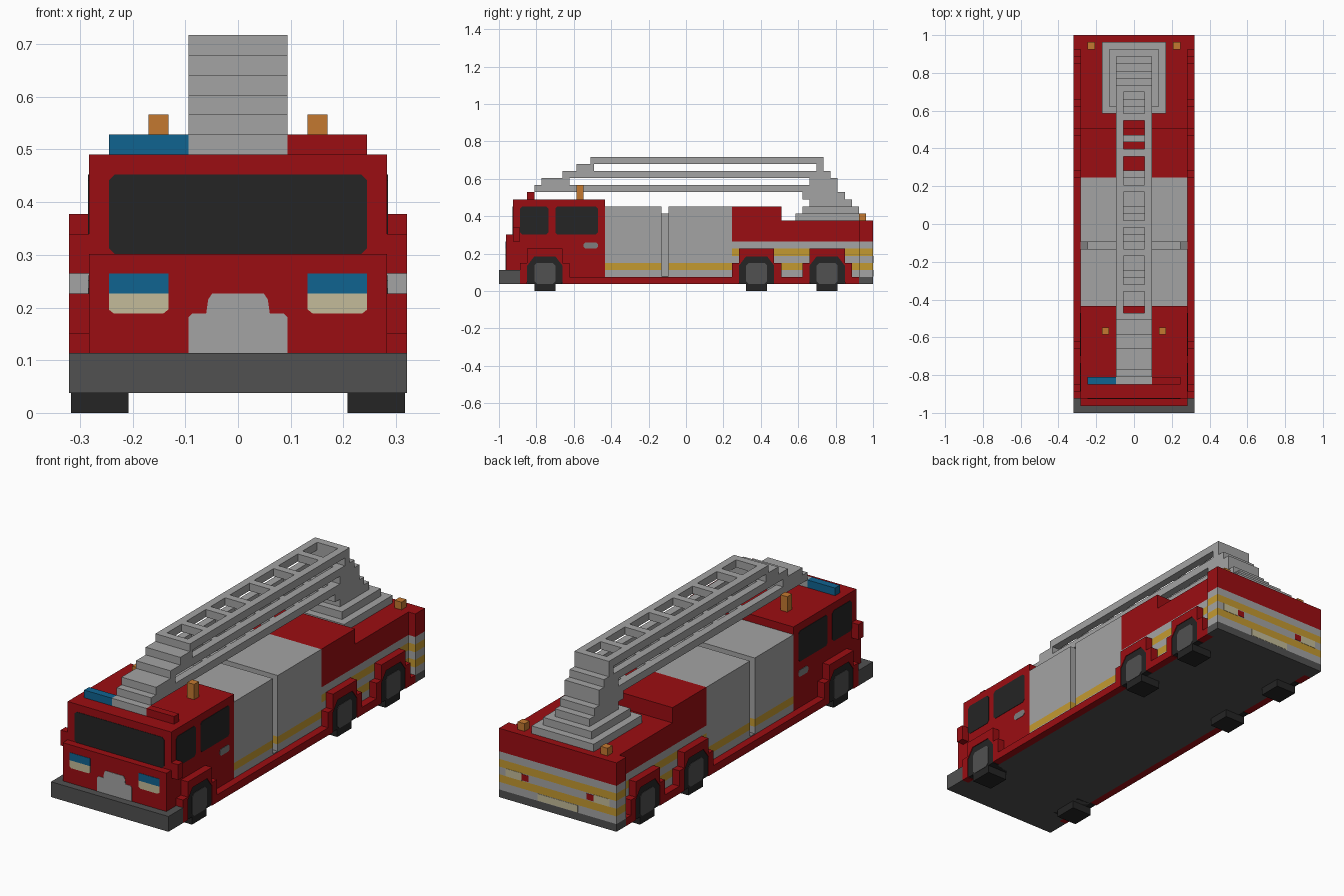
import bpy, bmesh

cube = bpy.data.objects.get("Cube")
if cube:
    bpy.data.objects.remove(cube, do_unlink=True)

U = 2 / 53  # one building unit; all sizes below are in these units


def material(name, r, g, b):
    m = bpy.data.materials.new(name)
    m.use_nodes = True
    m.diffuse_color = (r, g, b, 1)
    bsdf = m.node_tree.nodes["Principled BSDF"]
    bsdf.inputs["Base Color"].default_value = (r, g, b, 1)
    bsdf.inputs["Roughness"].default_value = 0.8
    return m


RED = material("fire_red", 0.33, 0.004, 0.006)
SILVER = material("silver", 0.37, 0.37, 0.37)
BLACK = material("near_black", 0.018, 0.018, 0.018)
DARK = material("dark_grey", 0.082, 0.082, 0.082)
MID = material("mid_grey", 0.21, 0.21, 0.21)
BLUE = material("signal_blue", 0.005, 0.125, 0.28)
ORANGE = material("beacon_orange", 0.55, 0.19, 0.03)
CREAM = material("lamp_cream", 0.55, 0.5, 0.32)
YELLOW = material("stripe_yellow", 0.55, 0.32, 0.03)


def extrude(name, mat, outline, axis, a, b):
    """Extrude a 2D outline along 'x' (outline is y,z) or 'y' (outline is x,z)."""
    def place(p, d):
        return (d * U, p[0] * U, p[1] * U) if axis == "x" else (p[0] * U, d * U, p[1] * U)
    bm = bmesh.new()
    face = bm.faces.new([bm.verts.new(place(p, a)) for p in outline])
    ext = bmesh.ops.extrude_face_region(bm, geom=[face])
    moved = [v for v in ext["geom"] if isinstance(v, bmesh.types.BMVert)]
    shift = ((b - a) * U, 0, 0) if axis == "x" else (0, (b - a) * U, 0)
    bmesh.ops.translate(bm, verts=moved, vec=shift)
    bmesh.ops.recalc_face_normals(bm, faces=bm.faces)
    mesh = bpy.data.meshes.new(name)
    bm.to_mesh(mesh)
    bm.free()
    mesh.materials.append(mat)
    ob = bpy.data.objects.new(name, mesh)
    bpy.context.collection.objects.link(ob)
    return ob


def box(name, mat, x, y, z):
    return extrude(name, mat, [(y[0], z[0]), (y[1], z[0]), (y[1], z[1]), (y[0], z[1])],
                   "x", x[0], x[1])


def wide(name, mat, w, y, z):
    return box(name, mat, (-w, w), y, z)


def pair(name, mat, x, y, z):
    box("left_" + name, mat, x, y, z)
    box("right_" + name, mat, (-x[1], -x[0]), y, z)


def clipped(u, v, c):
    """Rectangle with clipped corners."""
    return [(u[0] + c, v[0]), (u[1] - c, v[0]), (u[1], v[0] + c), (u[1], v[1] - c),
            (u[1] - c, v[1]), (u[0] + c, v[1]), (u[0], v[1] - c), (u[0], v[0] + c)]


# Chassis, bumpers and side skirts
wide("underbody", DARK, 7.5, (-25.5, 24.5), (1, 2))
wide("front_bumper", DARK, 8.5, (-26.5, -25.5), (1, 3))
pair("front_bumper_end", DARK, (7.5, 8.5), (-25.5, -23.5), (1, 3))
wide("rear_bumper", DARK, 8.5, (24.5, 26.5), (1, 2))
for y in ((-16.5, 6.5), (13.5, 16.5), (23.5, 24.5)):
    pair("side_skirt", RED, (7.5, 8.5), y, (1, 2))

# Cab
extrude("cab", RED, [(-25.5, 2), (-11.5, 2), (-11.5, 13), (-24.5, 13), (-24.5, 8), (-25.5, 8)],
        "x", -7.5, 7.5)
pair("mirror", RED, (7.5, 8.5), (-24.5, -23.5), (7, 9))
extrude("windshield", BLACK, clipped((-6.5, 6.5), (8, 12), 0.3), "y", -24.55, -24.4)
for s, side in ((1, "left"), (-1, "right")):
    for name, y in (("front_window", (-23.5, -19.5)), ("rear_window", (-18.5, -12.5))):
        extrude(side + "_" + name, BLACK, clipped(y, (8, 12), 0.3), "x", s * 7.4, s * 7.55)
    extrude(side + "_door_handle", MID, clipped((-14.5, -12.5), (6, 6.9), 0.25),
            "x", s * 7.4, s * 7.55)
    x0, x1 = sorted((s * 3.5, s * 6.5))
    box(side + "_headlight_top", BLUE, (x0, x1), (-25.55, -25.4), (6, 7))
    extrude(side + "_headlight", CREAM,
            [(x0, 6), (x1, 6), (x1, 5.2), (x1 - 0.25, 5), (x0 + 0.25, 5), (x0, 5.2)],
            "y", -25.55, -25.4)
extrude("grille", SILVER, [(-2.5, 3), (2.5, 3), (2.5, 4.8), (2.3, 5), (1.6, 5), (1.5, 5.7),
                           (1.3, 6), (-1.3, 6), (-1.5, 5.7), (-1.6, 5), (-2.3, 5), (-2.5, 4.8)],
        "y", -25.55, -25.4)

# Roof lights
box("blue_light_bar", BLUE, (-6.5, -2.5), (-22.5, -21.5), (13, 14))
box("red_light_bar", RED, (2.5, 6.5), (-22.5, -21.5), (13, 14))
pair("front_beacon", ORANGE, (3.5, 4.5), (-15.5, -14.5), (13, 15))
pair("rear_beacon", ORANGE, (5.5, 6.5), (24.5, 25.5), (10, 11))

# Equipment lockers with a groove between them
for name, y in (("front_locker", (-11.5, -3.5)), ("rear_locker", (-2.5, 6.5))):
    wide(name + "_base", SILVER, 7.5, y, (2, 3))
    wide(name + "_stripe", YELLOW, 7.5, y, (3, 4))
    wide(name, SILVER, 7.5, y, (4, 12))
wide("locker_core", SILVER, 6.5, (-3.5, -2.5), (2, 11))
pair("groove_floor", MID, (6.5, 7.5), (-3.5, -2.5), (2, 2.1))

# Rear body in coloured bands, wider at the tail
for z0, z1, mat, name in ((2, 3, SILVER, "lower_silver_band"), (3, 4, YELLOW, "lower_yellow_stripe"),
                          (4, 5, SILVER, "middle_silver_band"), (5, 6, YELLOW, "upper_yellow_stripe"),
                          (6, 7, SILVER, "upper_silver_band"), (7, 10, RED, "rear_red_body")):
    wide(name, mat, 7.5, (6.5, 24.5), (z0, z1))
    wide("tail_" + name, mat, 8.5, (24.5, 26.5), (z0, z1))
wide("rear_raised_box", RED, 7.5, (6.5, 13.5), (10, 12))
pair("tail_lamp", CREAM, (5.2, 7.5), (26.4, 26.54), (4, 5))
pair("tail_stop_lamp", RED, (4.2, 5.2), (26.4, 26.54), (4.1, 4.9))
wide("rear_plate", CREAM, 2.9, (26.4, 26.54), (2.05, 2.95))

# Wheels and stepped arches
ARCH = [(-3.5, 1), (-3.5, 4), (-2.5, 4), (-2.5, 6), (2.5, 6), (2.5, 4), (3.5, 4), (3.5, 1),
        (2.5, 1), (2.5, 3.6), (1.5, 4.9), (-1.5, 4.9), (-2.5, 3.6), (-2.5, 1)]
TYRE = [(-1.5, 0), (1.5, 0), (1.5, 1), (2.4, 1), (2.5, 1.3), (2.5, 3.7), (1.5, 5),
        (-1.5, 5), (-2.5, 3.7), (-2.5, 1.3), (-2.4, 1), (-1.5, 1)]
for axle, cy in (("front", -20), ("middle", 10), ("rear", 20)):
    for s, side in ((1, "left"), (-1, "right")):
        label = side + "_" + axle
        extrude(label + "_arch", RED, [(y + cy, z) for y, z in ARCH], "x", s * 7.5, s * 8.5)
        extrude(label + "_tyre", BLACK, [(y + cy, z) for y, z in TYRE], "x", s * 5.5, s * 8.4)
        extrude(label + "_hub", DARK, clipped((cy - 1.5, cy + 1.5), (1, 4), 0.4),
                "x", s * 8.3, s * 8.45)

# Ladder turntable and stepped pillar
wide("turntable_base", SILVER, 4.5, (15.5, 25.5), (10, 11))
wide("turntable_top", SILVER, 3.5, (16.5, 24.5), (11, 12))
for y, z in (((17.5, 23.5), (12, 13)), ((16.5, 22.5), (13, 14)),
             ((17.5, 21.5), (15, 16)), ((18.5, 19.5), (17, 18))):
    wide("pillar_step", SILVER, 2.5, y, z)

# Three stacked ladder sections: rails, solid ends and rungs
TOP_RUNGS = (15, 10, 5, 0, -4, -9)
MID_RUNGS = (12, 7, 2, -2, -7)
for name, z, y0, y1, solid0, solid1, rungs in (
        ("lower", 14, -21.5, 21.5, -16.5, 16.5, TOP_RUNGS),
        ("middle", 16, -17.5, 20.5, -12.5, 17.5, MID_RUNGS),
        ("upper", 18, -13.5, 19.5, -12.5, 18.5, TOP_RUNGS)):
    pair(name + "_ladder_rail", SILVER, (1.5, 2.5), (y0, y1), (z, z + 1))
    wide(name + "_ladder_tip", SILVER, 1.5, (y0, solid0), (z, z + 1))
    wide(name + "_ladder_root", SILVER, 1.5, (solid1, y1), (z, z + 1))
    for r in rungs:
        wide(name + "_ladder_rung", SILVER, 1.5, (r - 0.5, r + 0.5), (z, z + 1))

# Steps joining the ladder tips down to the cab roof
for y, z in (((-22.5, -21.5), (13, 14)), ((-20.5, -16.5), (15, 16)), ((-15.5, -13), (17, 18))):
    wide("ladder_step", SILVER, 2.5, y, z)
